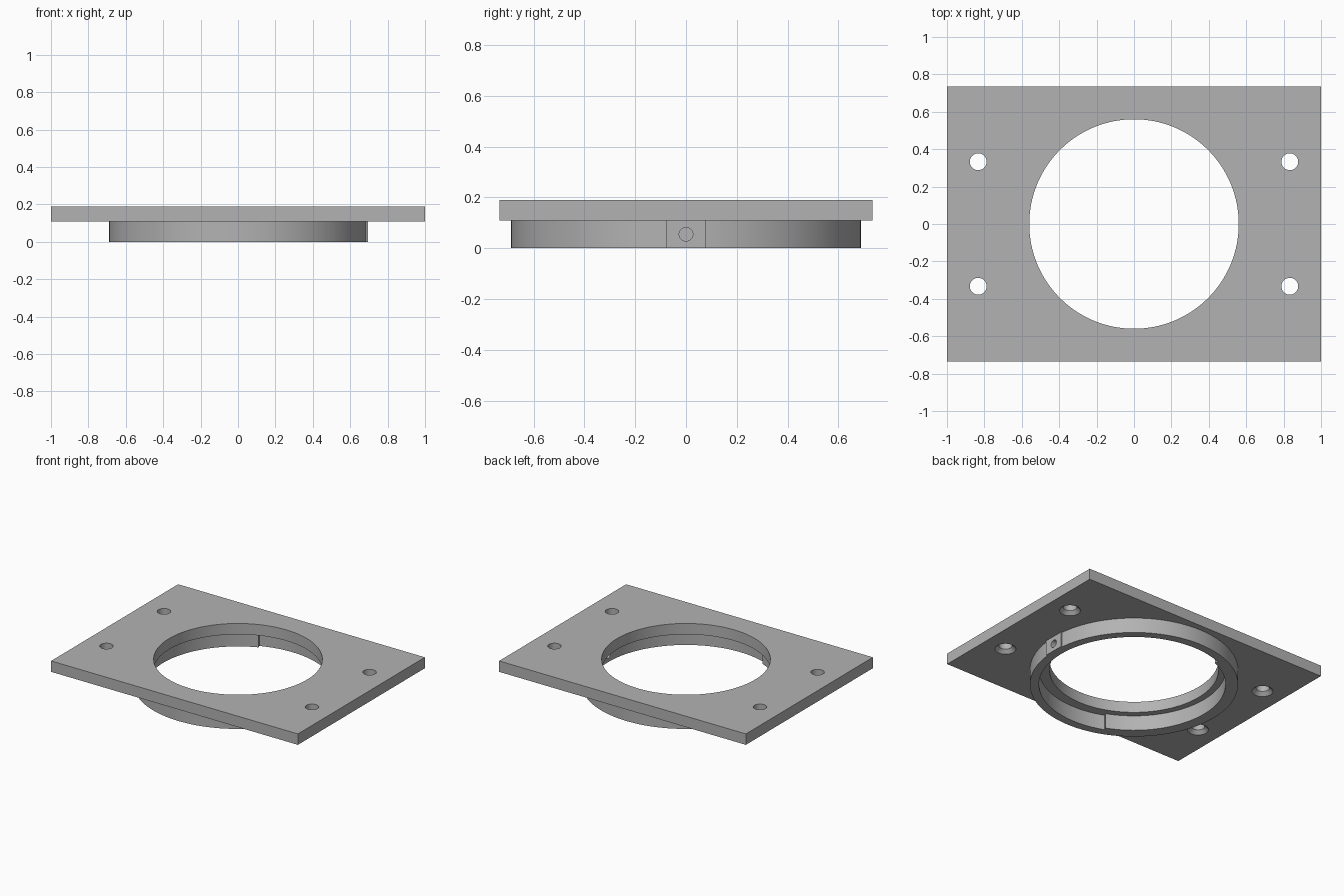
import bpy, bmesh
from math import sin, cos, radians, pi
from mathutils import Matrix, Vector

if "Cube" in bpy.data.objects:
    bpy.data.objects.remove(bpy.data.objects["Cube"], do_unlink=True)

PLATE_BOTTOM, PLATE_TOP = 0.11, 0.19
SEGMENTS = 128

grey = bpy.data.materials.new("plain grey")
grey.use_nodes = True
colour = (0.45, 0.45, 0.45, 1)
grey.diffuse_color = colour
grey.node_tree.nodes["Principled BSDF"].inputs["Base Color"].default_value = colour


def add_object(name, bm):
    bmesh.ops.recalc_face_normals(bm, faces=bm.faces[:])
    mesh = bpy.data.meshes.new(name)
    bm.to_mesh(mesh)
    bm.free()
    mesh.materials.append(grey)
    obj = bpy.data.objects.new(name, mesh)
    bpy.context.collection.objects.link(obj)
    return obj


def prism(name, outline, z0, z1):
    bm = bmesh.new()
    face = bm.faces.new([bm.verts.new((x, y, z0)) for x, y in outline])
    top = bmesh.ops.extrude_face_region(bm, geom=[face])["geom"]
    moved = [v for v in top if isinstance(v, bmesh.types.BMVert)]
    bmesh.ops.translate(bm, verts=moved, vec=(0, 0, z1 - z0))
    return add_object(name, bm)


def cone(name, r0, r1, start, end, segments=48):
    start, end = Vector(start), Vector(end)
    axis = end - start
    turn = axis.to_track_quat('Z', 'Y').to_matrix().to_4x4()
    bm = bmesh.new()
    bmesh.ops.create_cone(bm, cap_ends=True, segments=segments, radius1=r0, radius2=r1,
                          depth=axis.length,
                          matrix=Matrix.Translation((start + end) / 2) @ turn)
    return add_object(name, bm)


def box(x0, x1, y):
    return [(x0, -y), (x1, -y), (x1, y), (x0, y)]


def arc(radius, a0, a1, steps):
    angles = [radians(a0 + (a1 - a0) * i / steps) for i in range(steps + 1)]
    return [(radius * cos(a), radius * sin(a)) for a in angles]


def combine(target, other, operation):
    mod = target.modifiers.new(operation.lower(), 'BOOLEAN')
    mod.operation, mod.solver, mod.object = operation, 'EXACT', other
    bpy.context.view_layer.objects.active = target
    bpy.ops.object.modifier_apply(modifier=mod.name)
    bpy.data.objects.remove(other, do_unlink=True)


# Collar under the plate, with a flat pad on its left side
collar = cone("collar", 0.69, 0.69, (0, 0, 0), (0, 0, 0.13), SEGMENTS)
combine(collar, prism("pad", box(0.64, 0.695, 0.077), 0, 0.13), 'UNION')

# Stepped bore: wider around the pad, narrower opposite
bore = arc(0.63, -112, 112, 80) + arc(0.607, 112, 248, 48)
combine(collar, prism("bore", bore, -0.1, 0.3), 'DIFFERENCE')

# Set-screw hole through the pad
combine(collar, cone("screw_hole", 0.027, 0.027, (0.5, 0, 0.055), (0.8, 0, 0.055)), 'DIFFERENCE')

# Rectangular plate with its round opening
plate = prism("mounting_plate", box(-1, 1, 0.735), PLATE_BOTTOM, PLATE_TOP)
combine(plate, cone("opening", 0.56, 0.56, (0, 0, 0), (0, 0, 0.3), SEGMENTS), 'DIFFERENCE')

# Four bolt holes, countersunk from below
for x in (-0.833, 0.833):
    for y in (-0.333, 0.333):
        combine(plate, cone("bolt_hole", 0.045, 0.045, (x, y, 0), (x, y, 0.3)), 'DIFFERENCE')
        combine(plate, cone("countersink", 0.08, 0.04, (x, y, PLATE_BOTTOM - 0.01),
                            (x, y, PLATE_BOTTOM + 0.03)), 'DIFFERENCE')

combine(plate, collar, 'UNION')

bpy.ops.object.select_all(action='DESELECT')
plate.select_set(True)
bpy.context.view_layer.objects.active = plate
bpy.ops.object.shade_smooth_by_angle(angle=radians(20))
